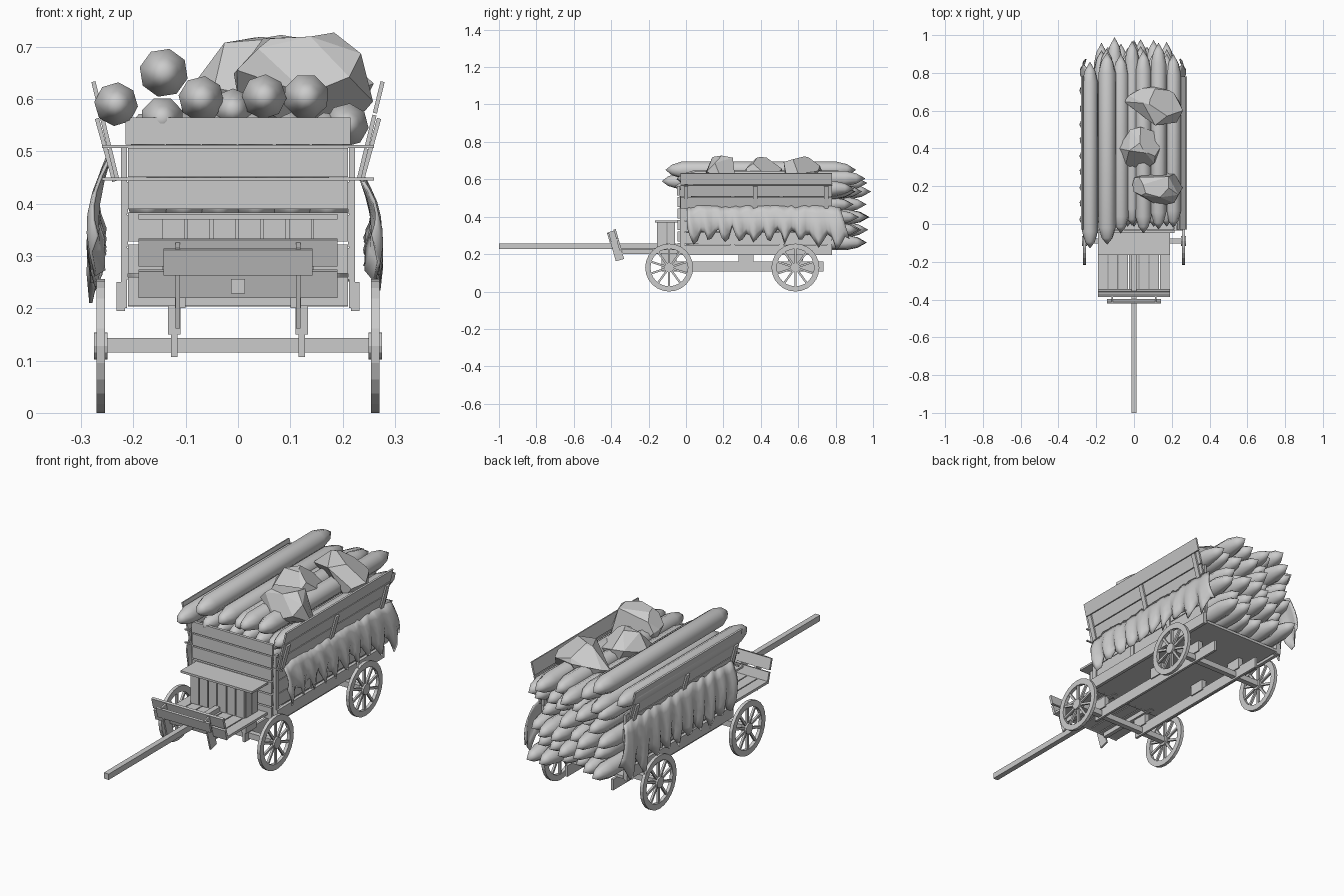
import bpy, bmesh, math, random
from mathutils import Matrix, Vector

if "Cube" in bpy.data.objects:
    bpy.data.objects.remove(bpy.data.objects["Cube"])

random.seed(4)
mat = bpy.data.materials.new("weathered grey")
mat.diffuse_color = (0.6, 0.6, 0.6, 1)
mat.use_nodes = True
mat.node_tree.nodes["Principled BSDF"].inputs["Base Color"].default_value = mat.diffuse_color


def finish(name, bm, smooth=False):
    bmesh.ops.recalc_face_normals(bm, faces=bm.faces)
    me = bpy.data.meshes.new(name)
    bm.to_mesh(me)
    bm.free()
    me.materials.append(mat)
    for p in me.polygons:
        p.use_smooth = smooth
    ob = bpy.data.objects.new(name, me)
    bpy.context.collection.objects.link(ob)
    return ob


def box(bm, x0, x1, y0, y1, z0, z1, tilt=0, axis='X'):
    m = Matrix.Translation(((x0 + x1) / 2, (y0 + y1) / 2, (z0 + z1) / 2))
    m = m @ Matrix.Rotation(tilt, 4, axis) @ Matrix.Diagonal((x1 - x0, y1 - y0, z1 - z0, 1))
    bmesh.ops.create_cube(bm, size=1, matrix=m)


def boxes(name, items):
    bm = bmesh.new()
    for it in items:
        box(bm, *it)
    return finish(name, bm)


def lathe(bm, profile, n, m):
    """Rings of (radius, distance) around local z."""
    rings = []
    for r, h in profile:
        k = 1 if r == 0 else n
        rings.append([bm.verts.new(m @ Vector((r * math.cos(2 * math.pi * i / n),
                      r * math.sin(2 * math.pi * i / n), h))) for i in range(k)])
    for a, b in zip(rings, rings[1:]):
        for i in range(n):
            j = (i + 1) % n
            vs = [a[i % len(a)], a[j % len(a)], b[j % len(b)], b[i % len(b)]]
            bm.faces.new(list(dict.fromkeys(vs)))


# wheels: rim, hub and ten spokes
def wheel(name, x, y):
    bm = bmesh.new()
    m = Matrix.Translation((x, y, 0.128)) @ Matrix.Rotation(math.pi / 2, 4, 'Y')
    lathe(bm, [(0.128, -0.008), (0.128, 0.008), (0.1, 0.008), (0.1, -0.008), (0.128, -0.008)], 24, m)
    lathe(bm, [(0, -0.013), (0.026, -0.013), (0.026, 0.013), (0, 0.013)], 12, m)
    for i in range(10):
        s = m @ Matrix.Rotation(i * math.pi / 5, 4, 'Z') @ Matrix.Translation((0.064, 0, 0))
        bmesh.ops.create_cube(bm, size=1, matrix=s @ Matrix.Diagonal((0.08, 0.011, 0.01, 1)))
    bmesh.ops.remove_doubles(bm, verts=bm.verts, dist=1e-5)
    finish(name, bm)


for label, y in (("front", -0.09), ("rear", 0.585)):
    for side, s in (("left", -1), ("right", 1)):
        wheel(f"{label}_{side}_wheel", s * 0.262, y)
    boxes(label + "_axle", [(-0.275, 0.275, y - 0.013, y + 0.013, 0.115, 0.143)])

# undercarriage
under = []
for s in (-1, 1):
    x = s * 0.122
    under.append((x - 0.006, x + 0.006, -0.13, 0.735, 0.107, 0.16))
    for y in (-0.09, 0.32, 0.585):
        under.append((x - 0.012, x + 0.012, y - 0.04, y + 0.04, 0.15, 0.205))
boxes("undercarriage", under)
boxes("tongue", [(-0.013, 0.013, -1, -0.05, 0.228, 0.256)])

# bed floor, rails, side boards and front wall
boxes("bed_floor", [(-0.21, 0.21, -0.03, 0.78, 0.203, 0.216)])
sides = []
for s in (-1, 1):
    a, b = sorted((s * 0.216, s * 0.232))
    sides.append((a, b, -0.03, 0.78, 0.195, 0.25))
    a, b = sorted((s * 0.21, s * 0.218))
    for z in (0.255, 0.318, 0.381):
        sides.append((a, b, -0.03, 0.78, z, z + 0.06))
    for y in (-0.02, 0.25, 0.51, 0.765):
        a, b = sorted((s * 0.212, s * 0.224))
        sides.append((a, b, y - 0.012, y + 0.012, 0.2, 0.51))
boxes("side_boards", sides)
flare = []
for s in (-1, 1):
    for i in range(3):
        x, z = s * (0.238 + 0.0155 * i), 0.475 + 0.064 * i
        flare.append((x - 0.004, x + 0.004, -0.03, 0.78, z - 0.031, z + 0.031, s * 0.24, 'Y'))
    for y in (0.0, 0.37, 0.75):
        flare.append((s * 0.253 - 0.004, s * 0.253 + 0.004, y - 0.012, y + 0.012,
                      0.44, 0.565, s * 0.27, 'Y'))
boxes("flared_boards", flare)
front = [(-0.21, 0.21, -0.045, -0.033, 0.205 + 0.0615 * i, 0.26 + 0.0615 * i) for i in range(5)]
front.append((-0.215, 0.215, -0.047, -0.033, 0.513, 0.565))
front += [(-0.26, 0.26, -0.035, -0.028, z, z + 0.006) for z in (0.444, 0.506)]
boxes("front_wall", front)

# driver platform, seat and footboard
boxes("platform", [(-0.19 + 0.0545 * i, -0.14 + 0.0545 * i, -0.35, -0.045, 0.222, 0.234) for i in range(7)]
      + [(s * 0.11 - 0.01, s * 0.11 + 0.01, -0.34, 0, 0.2, 0.222) for s in (-1, 1)])
boxes("seat", [(-0.19, 0.19, -0.165, -0.045, 0.37, 0.38)]
      + [(-0.145 + 0.0485 * i, -0.102 + 0.0485 * i, -0.155, -0.145, 0.234, 0.37) for i in range(6)]
      + [(s * 0.14 - 0.005, s * 0.14 + 0.005, y, y + 0.04, 0.234, 0.37)
         for s in (-1, 1) for y in (-0.145, -0.1)])
boxes("footboard", [(-0.19, 0.19, -0.363, -0.351, 0.22, 0.273, 0.28),
                    (-0.19, 0.19, -0.38, -0.368, 0.28, 0.333, 0.28),
                    (-0.142, 0.142, -0.415, -0.405, 0.263, 0.314, 0.28)]
      + [(s * 0.115 - 0.004, s * 0.115 + 0.004, -0.398, -0.352, 0.165, 0.325, 0.28) for s in (-1, 1)])

# stacked logs with pointed ends
def log(bm, x, z, y0, y1, r):
    m = Matrix.Translation((x, y0, z)) @ Matrix.Rotation(-math.pi / 2, 4, 'X')
    m = m @ Matrix.Rotation(random.random(), 4, 'Z')
    n = y1 - y0
    lathe(bm, [(0, 0), (0.62 * r, 0.035), (r, 0.09), (r, n - 0.11), (0.68 * r, n - 0.05), (0, n)], 8, m)


bm = bmesh.new()
for x, z, y0, y1, r in ((-0.142, 0.65, -0.11, 0.91, 0.047), (-0.233, 0.59, -0.13, 0.86, 0.042),
                        (-0.145, 0.562, -0.06, 0.93, 0.042), (-0.07, 0.6, -0.05, 0.9, 0.044),
                        (0.05, 0.604, -0.05, 0.92, 0.043), (0.13, 0.604, -0.03, 0.96, 0.044),
                        (0.208, 0.55, -0.02, 0.9, 0.042), (-0.01, 0.58, -0.01, 0.97, 0.04)):
    log(bm, x, z, y0, y1, r)
for row in range(5):
    for i in range(6 - row % 2):
        x = -0.172 + 0.069 * i + (0.034 if row % 2 else 0)
        log(bm, x, 0.262 + 0.068 * row, -0.015, random.uniform(0.86, 0.99), 0.041)
finish("logs", bm, True)


# faceted boulders on top of the load
def boulder(name, loc, size):
    bm = bmesh.new()
    for i in range(22):
        d = Vector([random.gauss(0, 1) for _ in range(3)]).normalized()
        bm.verts.new(Vector(loc) + Vector([d[k] * size[k] for k in range(3)]))
    hull = bmesh.ops.convex_hull(bm, input=bm.verts)
    bmesh.ops.dissolve_limit(bm, angle_limit=0.35, verts=bm.verts, edges=bm.edges)
    finish(name, bm)


boulder("rear_boulder", (0.1, 0.61, 0.625), (0.16, 0.12, 0.1))
boulder("middle_boulder", (0.03, 0.4, 0.625), (0.115, 0.12, 0.095))
boulder("front_boulder", (0.13, 0.2, 0.635), (0.14, 0.11, 0.1))


# ragged hides hung over each side
def hide(name, s):
    bm = bmesh.new()
    cols, rows, grid = 44, 5, []
    for i in range(cols + 1):
        y = 0.005 + 0.82 * i / cols
        tooth = abs((i * 0.23) % 1 - 0.5) * 2
        low = 0.25 + 0.09 * tooth + random.uniform(-0.015, 0.015) - (0.03 if i > 34 else 0)
        top = (0.455 if s > 0 else 0.49) + random.uniform(-0.008, 0.008)
        line = []
        for j in range(rows + 1):
            t = j / rows
            x = 0.238 + 0.03 * math.sin(t * 2.4) + t * 0.014 * math.sin(i * 1.4)
            x += 0.012 if s < 0 else 0
            back = 0.05 * t * max(0, (i - 34) / 10)
            line.append(bm.verts.new((s * x, y + back, top + (low - top) * t)))
        grid.append(line)
    for a, b in zip(grid, grid[1:]):
        for j in range(rows):
            bm.faces.new((a[j], a[j + 1], b[j + 1], b[j]))
    ob = finish(name, bm, True)
    mod = ob.modifiers.new("thickness", 'SOLIDIFY')
    mod.thickness = 0.006


hide("left_hide", -1)
hide("right_hide", 1)
